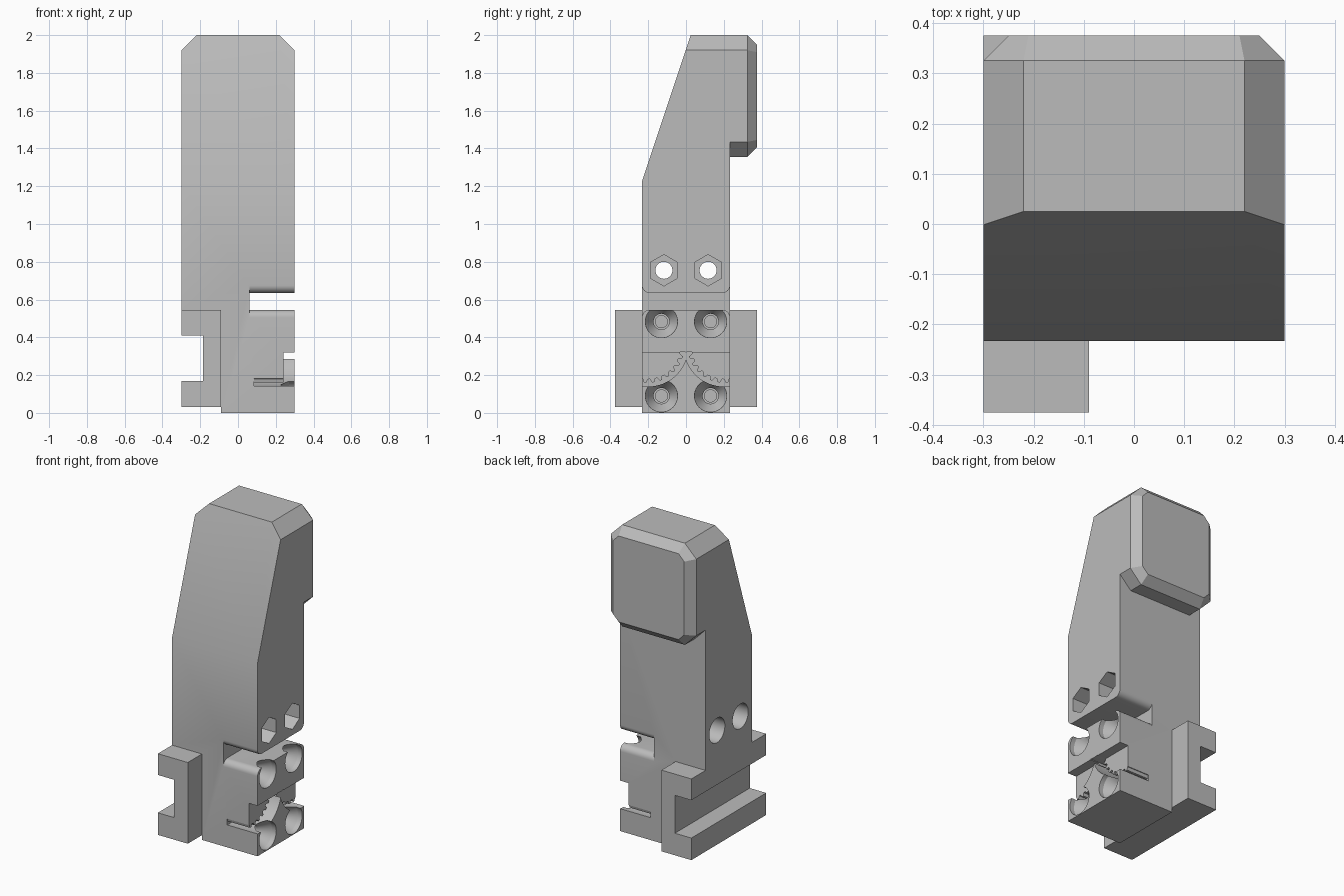
import bpy, bmesh, math

if "Cube" in bpy.data.objects:
    bpy.data.objects.remove(bpy.data.objects["Cube"])

W, D = 0.3, 0.233          # body half width and half depth


def to_object(name, bm):
    bmesh.ops.recalc_face_normals(bm, faces=bm.faces[:])
    mesh = bpy.data.meshes.new(name)
    bm.to_mesh(mesh)
    bm.free()
    ob = bpy.data.objects.new(name, mesh)
    bpy.context.collection.objects.link(ob)
    return ob


def hull(name, points):
    bm = bmesh.new()
    verts = [bm.verts.new(p) for p in points]
    bmesh.ops.convex_hull(bm, input=verts)
    bmesh.ops.dissolve_limit(bm, angle_limit=0.01, verts=bm.verts[:], edges=bm.edges[:])
    return to_object(name, bm)


def loft(name, rings):
    """Closed solid through rings of equal point count."""
    bm = bmesh.new()
    rows = [[bm.verts.new(p) for p in ring] for ring in rings]
    n = len(rows[0])
    for a, b in zip(rows, rows[1:]):
        for i in range(n):
            j = (i + 1) % n
            bm.faces.new((a[i], a[j], b[j], b[i]))
    bm.faces.new(rows[0])
    bm.faces.new(rows[-1])
    return to_object(name, bm)


def prism(name, yz, x0, x1):
    return loft(name, [[(x, y, z) for y, z in yz] for x in (x0, x1)])


def box(name, x0, x1, y0, y1, z0, z1):
    return prism(name, [(y0, z0), (y1, z0), (y1, z1), (y0, z1)], x0, x1)


def lathe(name, profile, y, z, n=40):
    """Solid turned about a line along x; the first point of each ring is on top."""
    ang = [math.tau * i / n for i in range(n)]
    return loft(name, [[(x, y + r * math.sin(a), z + r * math.cos(a)) for a in ang]
                       for x, r in profile])


def arc(cy, cz, r, a0, a1, n):
    out = []
    for i in range(n + 1):
        a = math.radians(a0 + (a1 - a0) * i / n)
        out.append((cy + r * math.cos(a), cz + r * math.sin(a)))
    return out


def combine(target, tool, operation='DIFFERENCE'):
    mod = target.modifiers.new("combine", 'BOOLEAN')
    mod.operation, mod.solver, mod.object = operation, 'EXACT', tool
    bpy.context.view_layer.objects.active = target
    bpy.ops.object.modifier_apply(modifier=mod.name)
    bpy.data.objects.remove(tool, do_unlink=True)


# Main body with sloped front and chamfered top corners
slope_y = 0.025 - 0.08 * (0.025 + D) / 0.775
points = []
for s in (-1, 1):
    points += [(s * W, -D, 0), (s * W, D, 0), (s * W, -D, 1.225), (s * W, slope_y, 1.92),
               (s * W, D, 1.92), (s * 0.22, 0.025, 2), (s * 0.22, D, 2)]
body = hull("jaw_body", points)


# Clamping pad on the back, bevelled all round
def octagon(y, inset, corner):
    x, z0, z1 = W - inset, 1.355 + inset, 2 - inset
    return [p for s in (-1, 1) for p in
            ((s * x, y, z0 + corner), (s * x, y, z1 - corner),
             (s * (x - corner), y, z0), (s * (x - corner), y, z1))]


pad = hull("pad", octagon(D, 0, 0.08) + octagon(0.325, 0, 0.08) + octagon(0.375, 0.05, 0.04))
combine(body, pad, 'UNION')

# Cross rail on the left with its long slot and raised underside
combine(body, box("rail", -W, -0.09, -0.375, 0.375, 0.03, 0.545), 'UNION')
combine(body, box("rail_slot", -0.5, -0.185, -0.6, 0.6, 0.17, 0.41))
combine(body, box("foot_step", -0.5, -0.09, -0.6, 0.6, -0.2, 0.03))

# Gap on the right with rounded lips
r = 0.04
left = (arc(-D + r, 0.545 - r, r, 90, 180, 8) + [(-0.3, 0.545 - r), (-0.3, 0.635 + r)]
        + arc(-D + r, 0.635 + r, r, 180, 270, 8))
right = [(-y, z) for y, z in reversed(left)]
combine(body, prism("gap", left + right, 0.06, 0.5))

# Curved pockets with toothed slots, mirrored front to back
CY, CZ, R = -0.2, 0.35, 0.21
TOP = 0.32
start = math.degrees(math.asin((TOP - CZ) / R))
teeth, end = 8, -112
step = (end - start) / teeth
inner = []
for t in range(teeth):
    for f, rad in ((0.05, 0.172), (0.35, 0.172), (0.55, 0.19), (0.85, 0.19)):
        a = math.radians(start + step * (t + f))
        inner.append((CY + rad * math.cos(a), CZ + rad * math.sin(a)))
pocket = arc(CY, CZ, R, start, end, 32) + [(-0.35, 0.15), (-0.35, TOP)]
slot = arc(CY, CZ, R + 0.0005, start, end, 32) + inner[::-1]
for s in (1, -1):
    combine(body, prism("pocket", [(s * y, z) for y, z in pocket], 0.24, 0.5))
for s in (1, -1):
    combine(body, prism("toothed_slot", [(s * y, z) for y, z in slot], 0.085, 0.5))

# Four countersunk screw holes
screw = [(0.4, 0.085), (0.27, 0.085), (0.2, 0.042), (0.16, 0.042), (0.16, 0.032), (-0.05, 0.032)]
for y in (-0.13, 0.13):
    for z in (0.09, 0.483):
        combine(body, lathe("screw_hole", screw, y, z))

# Two through bolts: hexagon recess on the right, round recess on the left
for y in (-0.117, 0.117):
    combine(body, lathe("nut_recess", [(0.4, 0.083), (0.17, 0.083)], y, 0.755, 6))
    combine(body, lathe("head_recess", [(-0.4, 0.078), (-0.17, 0.078)], y, 0.755))
    combine(body, lathe("bolt_bore", [(0.4, 0.045), (-0.4, 0.045)], y, 0.755))

# One plain grey for the whole part
grey = bpy.data.materials.new("plain grey")
grey.diffuse_color = (0.5, 0.5, 0.5, 1)
grey.use_nodes = True
grey.node_tree.nodes["Principled BSDF"].inputs["Base Color"].default_value = grey.diffuse_color
body.data.materials.clear()
body.data.materials.append(grey)
for poly in body.data.polygons:
    poly.material_index = 0
body.select_set(True)
bpy.context.view_layer.objects.active = body
bpy.ops.object.shade_smooth_by_angle(angle=math.radians(30))
